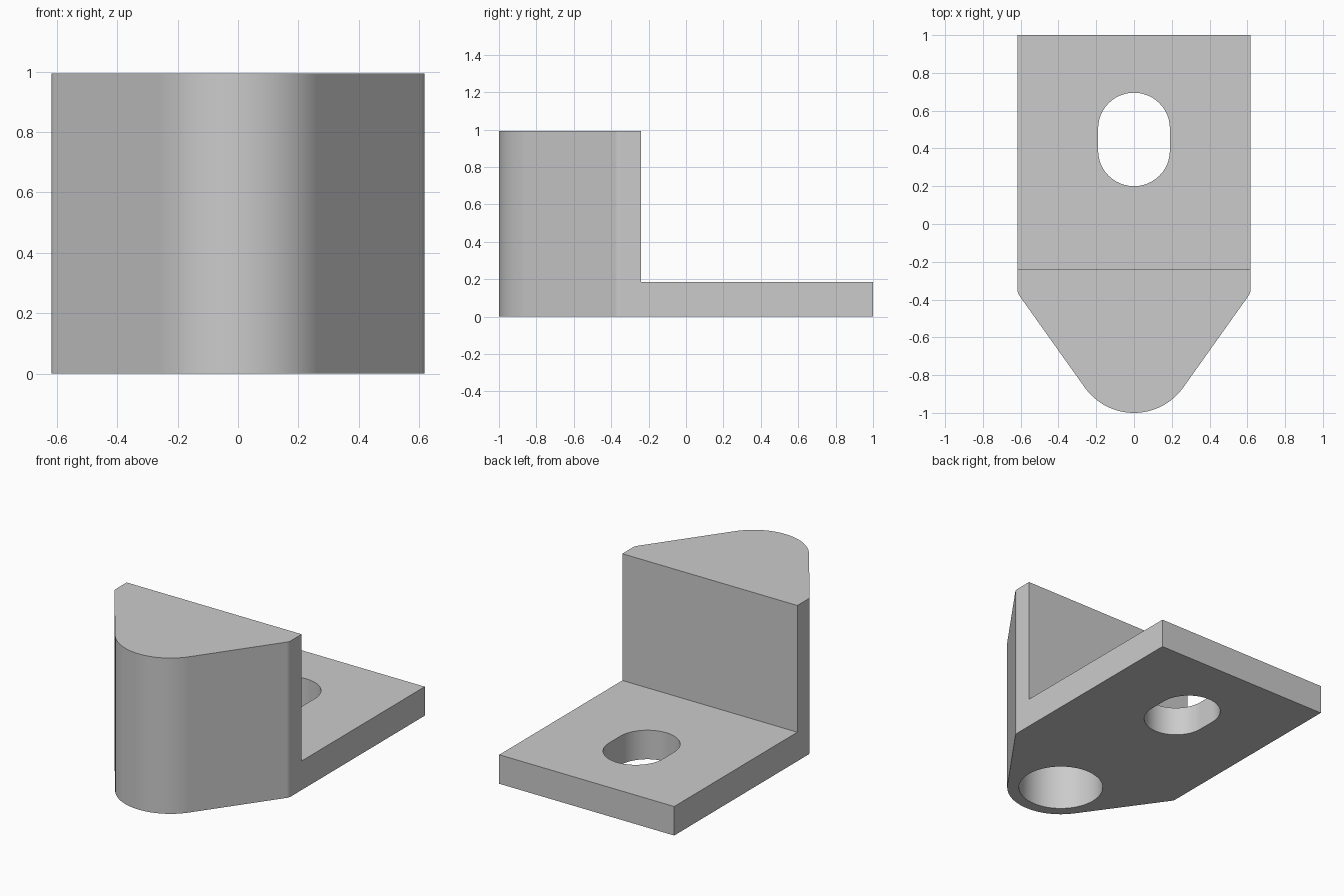
import bpy, bmesh
from math import sin, cos, radians, tan, atan2, hypot, acos, degrees

if "Cube" in bpy.data.objects:
    bpy.data.objects.remove(bpy.data.objects["Cube"])

HALF_W, TOP, BASE_T = 0.617, 0.993, 0.185
NOSE_R, BORE_R, SLOT_R = 0.32, 0.25, 0.19
NOSE_Y = NOSE_R - 1
SHOULDER_Y, BLOCK_BACK = -0.365, -0.24


def arc(cx, cy, r, start, end, steps):
    """Points along an arc, angles in degrees."""
    angles = [radians(start + (end - start) * i / steps) for i in range(steps + 1)]
    return [(cx + r * cos(a), cy + r * sin(a)) for a in angles]


def prism(name, outline, z0, z1):
    """Extrude a closed counter-clockwise outline from z0 to z1."""
    bm = bmesh.new()
    face = bm.faces.new([bm.verts.new((x, y, z0)) for x, y in outline])
    top = bmesh.ops.extrude_face_region(bm, geom=[face])["geom"]
    verts = [v for v in top if isinstance(v, bmesh.types.BMVert)]
    bmesh.ops.translate(bm, verts=verts, vec=(0, 0, z1 - z0))
    bmesh.ops.recalc_face_normals(bm, faces=bm.faces)
    mesh = bpy.data.meshes.new(name)
    bm.to_mesh(mesh)
    bm.free()
    obj = bpy.data.objects.new(name, mesh)
    bpy.context.collection.objects.link(obj)
    return obj


def cut(body, cutter):
    """Subtract the cutter from the body and remove it."""
    cutter.hide_render = True
    mod = body.modifiers.new("cut", "BOOLEAN")
    mod.operation, mod.solver, mod.object = "DIFFERENCE", "EXACT", cutter
    bpy.ops.object.modifier_apply(modifier=mod.name)
    bpy.data.objects.remove(cutter)


# Direction of the taper: tangent from the shoulder corner to the nose circle
dx, dy = HALF_W, SHOULDER_Y - NOSE_Y
taper = degrees(atan2(dy, dx) - acos(NOSE_R / hypot(dx, dy)))

# Right half of the outline: nose arc, small shoulder fillet, back corner
fillet = 0.05
fillet_y = SHOULDER_Y + fillet * tan(radians(-taper / 2))
half = arc(0, NOSE_Y, NOSE_R, -90, taper, 20)
half += arc(HALF_W - fillet, fillet_y, fillet, taper, 0, 4)
half.append((HALF_W, 1))
outline = half + [(-x, y) for x, y in reversed(half[1:])]

# Body
bracket = prism("bracket", outline, 0, TOP)
bpy.ops.object.select_all(action="DESELECT")
bpy.context.view_layer.objects.active = bracket
bracket.select_set(True)

# Step above the base plate
step = [(-1, BLOCK_BACK), (1, BLOCK_BACK), (1, 1.5), (-1, 1.5)]
cut(bracket, prism("step_cutter", step, BASE_T, 1.5))

# Slot through the base plate
slot = arc(0, 0.505, SLOT_R, 0, 180, 24) + arc(0, 0.39, SLOT_R, 180, 360, 24)
cut(bracket, prism("slot_cutter", slot, -0.2, 0.5))

# Blind bore in the underside of the nose
bore = arc(0, NOSE_Y, BORE_R, 0, 360, 64)[:-1]
cut(bracket, prism("bore_cutter", bore, -0.2, TOP - BASE_T))

# Colour and shading
grey = bpy.data.materials.new("light_grey")
colour = (0.6, 0.6, 0.6, 1)
grey.use_nodes = True
grey.diffuse_color = colour
grey.node_tree.nodes["Principled BSDF"].inputs["Base Color"].default_value = colour
bracket.data.materials.clear()
bracket.data.materials.append(grey)
for poly in bracket.data.polygons:
    poly.material_index = 0
bpy.ops.object.shade_smooth_by_angle(angle=radians(30))
weighted = bracket.modifiers.new("weighted_normals", "WEIGHTED_NORMAL")
weighted.keep_sharp = True
